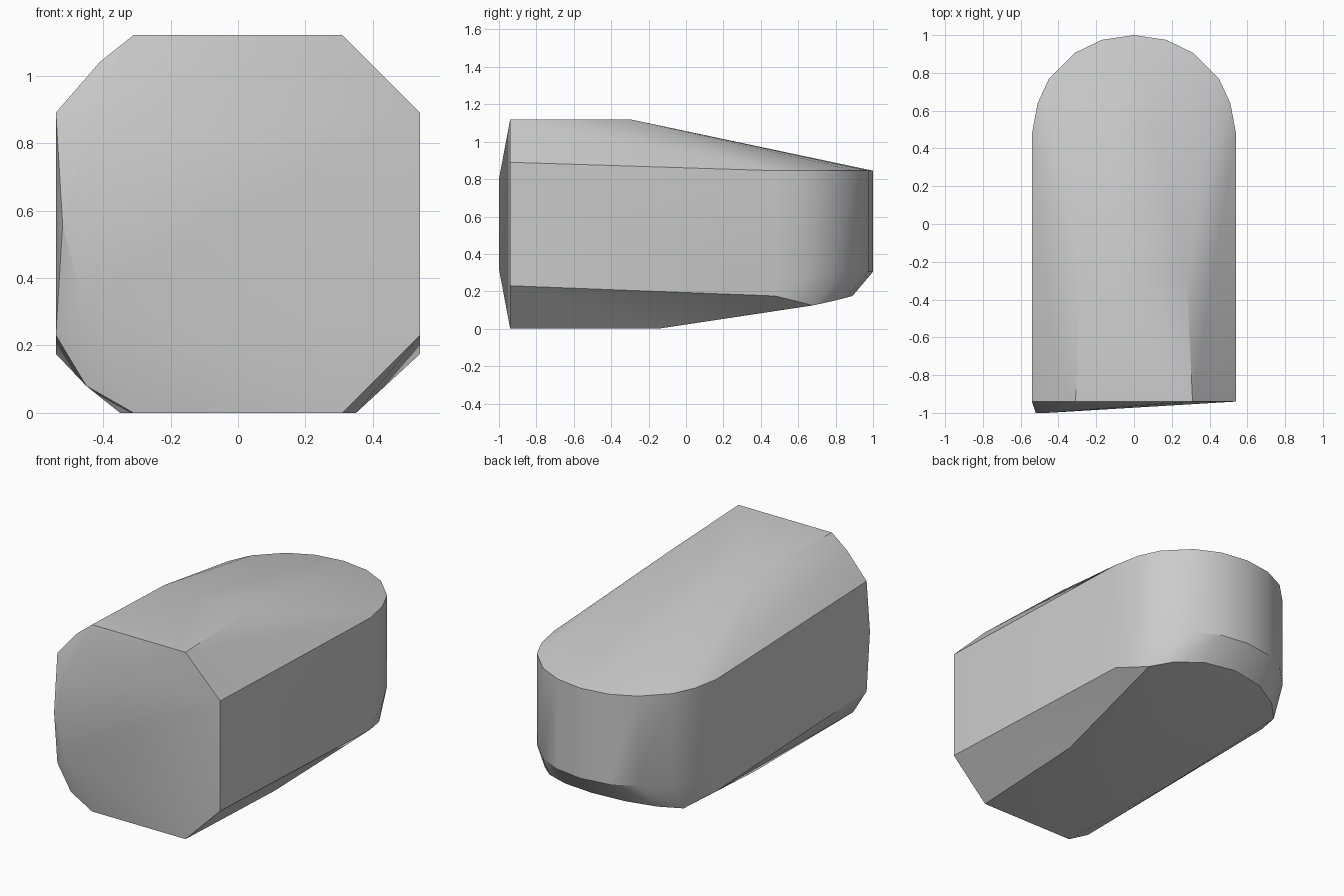
import bpy
import bmesh
import math

cube = bpy.data.objects.get("Cube")
if cube:
    bpy.data.objects.remove(cube)

# Neutral grey shell
grey = bpy.data.materials.new("neutral grey")
grey.use_nodes = True
colour = (0.6, 0.6, 0.6, 1)
grey.diffuse_color = colour
grey.node_tree.nodes["Principled BSDF"].inputs["Base Color"].default_value = colour


def both_sides(points):
    return [(s * x, y, z) for x, y, z in points for s in (1, -1)]


# Chamfered front rim, then the roof and floor breaks
corners = both_sides([
    (0.31, -0.94, 1.12), (0.54, -0.94, 0.89),
    (0.54, -0.94, 0.23), (0.31, -0.94, 0),
    (0.28, -0.3, 1.12), (0.35, -0.15, 0),
])
# Extra bulge on the right of the front
corners += [
    (-0.41, -0.94, 1.04), (-0.45, -0.94, 0.08),
    (-0.46, -1, 0.8), (-0.52, -1, 0.56), (-0.46, -1, 0.32),
]
# Rounded back wall: outline with a level top and a rising lower edge
arc = [(0.54, 0.48, 0.175), (0.51, 0.64, 0.27), (0.45, 0.77, 0.3),
       (0.315, 0.905, 0.305), (0.17, 0.975, 0.305), (0, 1, 0.305)]
for x, y, low in arc:
    corners += both_sides([(x, y, 0.845), (x, y, low)])
# Underside edge below the back wall
corners += both_sides([(0.46, 0.68, 0.125), (0.36, 0.78, 0.147),
                       (0.2, 0.86, 0.167), (0, 0.89, 0.175)])

# Stretch a tight skin over the corners
bm = bmesh.new()
for p in corners:
    bm.verts.new(p)
bmesh.ops.remove_doubles(bm, verts=bm.verts, dist=0.0005)
hull = bmesh.ops.convex_hull(bm, input=bm.verts, use_existing_faces=False)
loose = [v for v in bm.verts if not v.link_faces]
bmesh.ops.delete(bm, geom=loose, context='VERTS')
bmesh.ops.dissolve_limit(bm, angle_limit=math.radians(0.5),
                         verts=bm.verts, edges=bm.edges)
bmesh.ops.recalc_face_normals(bm, faces=bm.faces)
mesh = bpy.data.meshes.new("rounded_body")
bm.to_mesh(mesh)
bm.free()
mesh.materials.append(grey)
body = bpy.data.objects.new("rounded_body", mesh)
bpy.context.collection.objects.link(body)

# Smooth curves, crisp main edges
bpy.ops.object.select_all(action='DESELECT')
body.select_set(True)
bpy.context.view_layer.objects.active = body
bpy.ops.object.shade_smooth_by_angle(angle=math.radians(30))
